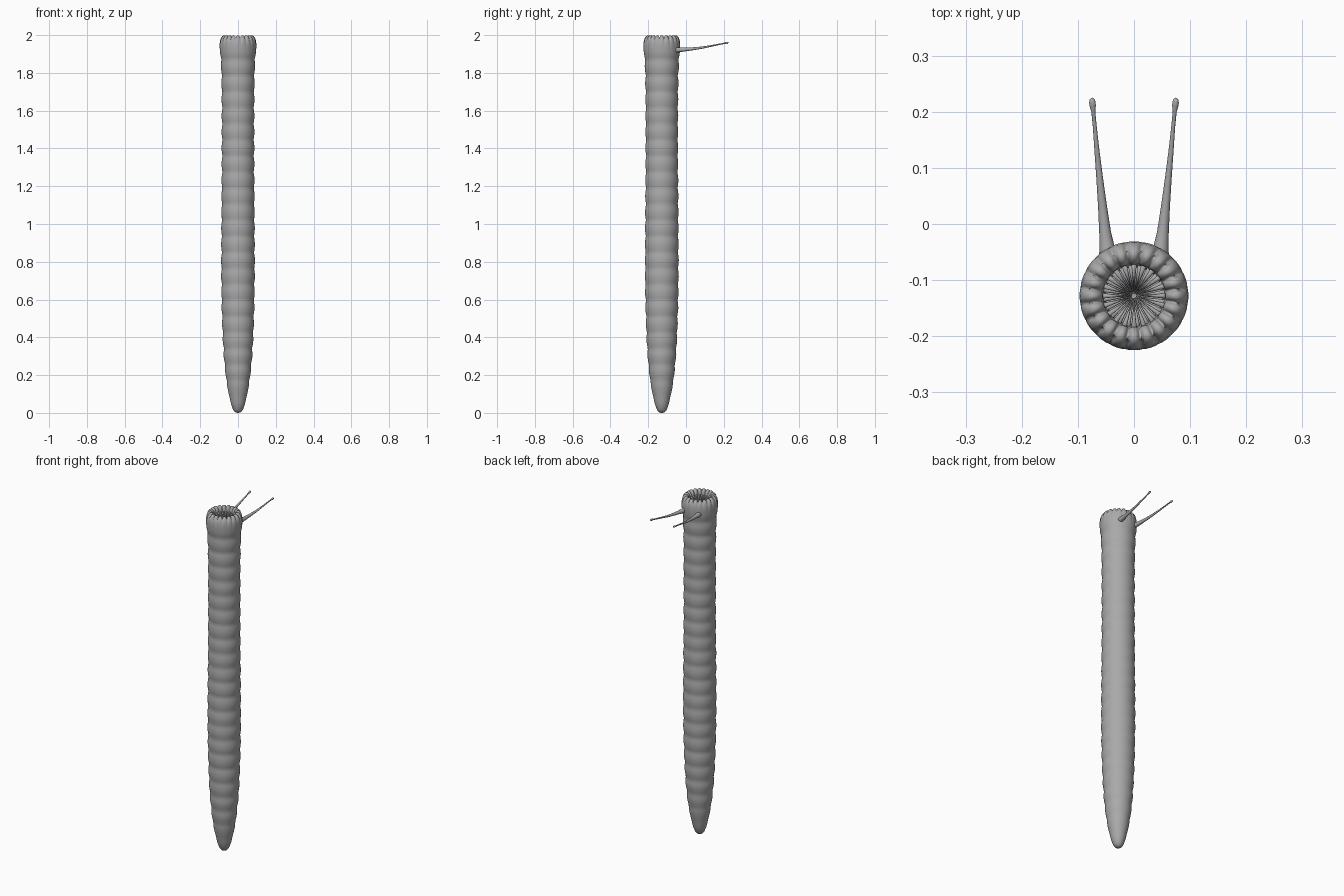
import bpy, bmesh
from math import sin, cos, pi, tau, radians
from mathutils import Vector

cube = bpy.data.objects.get("Cube")
if cube:
    bpy.data.objects.remove(cube, do_unlink=True)

CENTER = Vector((0, -0.128, 0))
LOBES = 20
SIDES = LOBES * 8
BAND = 0.085


def make_material(name, color):
    mat = bpy.data.materials.new(name)
    mat.use_nodes = True
    mat.diffuse_color = color
    mat.node_tree.nodes["Principled BSDF"].inputs["Base Color"].default_value = color
    return mat


skin = make_material("grey skin", (0.4, 0.4, 0.4, 1))


def finish(bm, name):
    bmesh.ops.recalc_face_normals(bm, faces=bm.faces)
    mesh = bpy.data.meshes.new(name)
    bm.to_mesh(mesh)
    bm.free()
    mesh.materials.append(skin)
    mesh.shade_smooth()
    obj = bpy.data.objects.new(name, mesh)
    bpy.context.collection.objects.link(obj)
    return obj


def skin_rings(bm, rings):
    for low, high in zip(rings, rings[1:]):
        for i in range(len(low)):
            j = (i + 1) % len(low)
            bm.faces.new((low[i], low[j], high[j], high[i]))


# Long body: tapered tail, soft ring bulges
OUTLINE = [(0.004, 0.0), (0.016, 0.004), (0.026, 0.017), (0.036, 0.045), (0.047, 0.09),
           (0.058, 0.15), (0.067, 0.22), (0.075, 0.31), (0.081, 0.42), (0.086, 0.58),
           (0.088, 0.75), (0.087, 1.0), (0.085, 1.3), (0.085, 1.65), (0.087, 1.8),
           (0.091, 1.88), (0.094, 1.915)]


def body_radius(z):
    for (r0, z0), (r1, z1) in zip(OUTLINE, OUTLINE[1:]):
        if z <= z1:
            r = r0 + (r1 - r0) * (z - z0) / (z1 - z0)
            break
    else:
        r = OUTLINE[-1][0]
    fade = min(1, z / 0.3)
    return r + fade * 0.005 * (abs(sin(pi * z / BAND)) - 0.6)


# Lip and throat: radius, height, depth of the grooves between lobes
LIP = [(0.097, 1.935, 0.001), (0.097, 1.955, 0.002), (0.095, 1.972, 0.004),
       (0.09, 1.986, 0.007), (0.083, 1.995, 0.01), (0.075, 1.999, 0.012),
       (0.067, 1.997, 0.012), (0.06, 1.99, 0.01), (0.056, 1.978, 0.007),
       (0.055, 1.96, 0.003), (0.052, 1.93, 0), (0.044, 1.89, 0),
       (0.028, 1.86, 0), (0.004, 1.85, 0)]


def body():
    bm = bmesh.new()
    levels = [z for _, z in OUTLINE[:4]]
    levels += [0.06 + 0.0125 * k for k in range(149)]
    profile = [(body_radius(z), z, 0) for z in levels] + LIP
    rings = []
    for r, z, groove in profile:
        ring = []
        for i in range(SIDES):
            a = tau * i / SIDES
            dip = groove * (1 - abs(cos(LOBES * a / 2))) ** 1.5
            # grooves pull the lip toward the middle of its roll
            side = -1 if r > 0.075 else 0.7
            rr = r + side * dip * 0.7
            ring.append(bm.verts.new(CENTER + Vector((rr * sin(a), -rr * cos(a), z - dip))))
        rings.append(ring)
    skin_rings(bm, rings)
    bm.faces.new(rings[0])
    bm.faces.new(rings[-1])
    return finish(bm, "body")


# Rings of thin teeth pointing into the throat
def teeth():
    bm = bmesh.new()
    for row in range(3):
        for k in range(LOBES):
            a = tau * (k + row / 3) / LOBES
            out = Vector((sin(a), -cos(a), 0))
            base = CENTER + out * (0.059 - 0.003 * row) + Vector((0, 0, 1.968 - 0.022 * row))
            tip = CENTER + out * (0.012 - 0.004 * row) + Vector((0, 0, 1.945 - 0.024 * row))
            axis = tip - base
            spin = axis.to_track_quat("Z", "Y").to_matrix().to_4x4()
            spin.translation = (base + tip) / 2
            bmesh.ops.create_cone(bm, cap_ends=True, segments=8, radius1=0.005,
                                  radius2=0.0005, depth=axis.length, matrix=spin)
    return finish(bm, "teeth")


# Feelers: flared root, thin stalk, small bulb at the end
FEELER = [(0.046, -0.065, 1.922, 0.017), (0.048, -0.042, 1.922, 0.0135),
          (0.0515, -0.015, 1.923, 0.0105), (0.056, 0.03, 1.927, 0.008),
          (0.061, 0.08, 1.933, 0.006), (0.066, 0.13, 1.942, 0.0045),
          (0.07, 0.175, 1.951, 0.0035), (0.0725, 0.2, 1.956, 0.0035),
          (0.0735, 0.21, 1.958, 0.0055), (0.0742, 0.217, 1.959, 0.0058),
          (0.0747, 0.222, 1.96, 0.0045), (0.075, 0.225, 1.96, 0.001)]


def feeler(side, name):
    bm = bmesh.new()
    points = [Vector((side * x, y, z)) for x, y, z, _ in FEELER]
    rings = []
    for n, p in enumerate(points):
        along = points[min(n + 1, len(points) - 1)] - points[max(n - 1, 0)]
        turn = along.to_track_quat("Z", "X")
        r = FEELER[n][3]
        rings.append([bm.verts.new(p + turn @ Vector((r * cos(tau * i / 16), r * sin(tau * i / 16), 0)))
                      for i in range(16)])
    skin_rings(bm, rings)
    bm.faces.new(rings[0])
    bm.faces.new(rings[-1])
    return finish(bm, name)


body()
teeth()
feeler(1, "left_feeler")
feeler(-1, "right_feeler")
